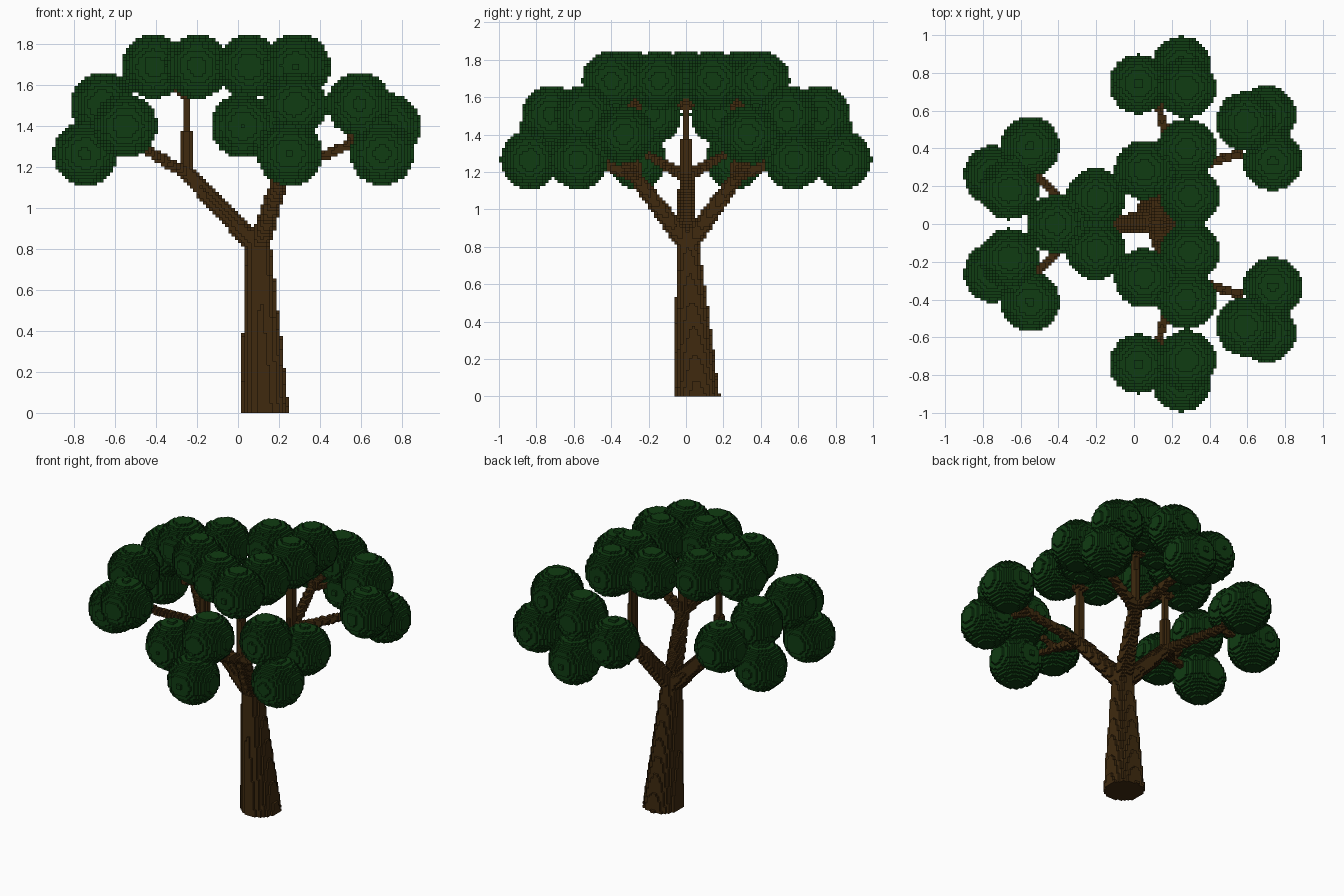
import bpy
import math
from mathutils import Vector

if "Cube" in bpy.data.objects:
    bpy.data.objects.remove(bpy.data.objects["Cube"])

CELL = 1 / 64          # edge of one block


def material(name, rgb):
    m = bpy.data.materials.new(name)
    m.diffuse_color = (*rgb, 1)
    m.use_nodes = True
    m.node_tree.nodes["Principled BSDF"].inputs["Base Color"].default_value = m.diffuse_color
    return m


LEAF = material("dark green leaf", (0.005, 0.045, 0.006))
BARK = material("brown bark", (0.050, 0.023, 0.0048))


def limb_cells(a, b, ra, rb):
    """Blocks inside a tapered, round-ended limb from a to b (a ball if a == b)."""
    a, b = Vector(a), Vector(b)
    r, d = max(ra, rb), b - a
    length2 = d.length_squared
    spans = []
    for k in range(3):
        lo = math.floor((min(a[k], b[k]) - r) / CELL)
        hi = math.ceil((max(a[k], b[k]) + r) / CELL)
        spans.append(range(max(lo, 0) if k == 2 else lo, hi + 1))
    cells = set()
    for i in spans[0]:
        for j in spans[1]:
            for k in spans[2]:
                p = Vector((i + .5, j + .5, k + .5)) * CELL - a
                t = min(1, max(0, p.dot(d) / length2)) if length2 else 0
                if (p - d * t).length_squared <= (ra + (rb - ra) * t) ** 2:
                    cells.add((i, j, k))
    return cells


# The six sides of a block: direction and corner offsets
SIDES = [
    ((1, 0, 0), [(1, 0, 0), (1, 1, 0), (1, 1, 1), (1, 0, 1)]),
    ((-1, 0, 0), [(0, 0, 0), (0, 0, 1), (0, 1, 1), (0, 1, 0)]),
    ((0, 1, 0), [(0, 1, 0), (0, 1, 1), (1, 1, 1), (1, 1, 0)]),
    ((0, -1, 0), [(0, 0, 0), (1, 0, 0), (1, 0, 1), (0, 0, 1)]),
    ((0, 0, 1), [(0, 0, 1), (1, 0, 1), (1, 1, 1), (0, 1, 1)]),
    ((0, 0, -1), [(0, 0, 0), (0, 1, 0), (1, 1, 0), (1, 0, 0)]),
]


def block_object(name, cells, mat, solid):
    """Mesh of the block sides not covered by another block of the tree."""
    index, faces = {}, []
    for x, y, z in cells:
        for (dx, dy, dz), corners in SIDES:
            if (x + dx, y + dy, z + dz) not in solid:
                faces.append([index.setdefault((x + u, y + v, z + w), len(index))
                              for u, v, w in corners])
    mesh = bpy.data.meshes.new(name)
    mesh.from_pydata([Vector(c) * CELL for c in index], [], faces)
    mesh.materials.append(mat)
    mesh.update()
    bpy.context.collection.objects.link(bpy.data.objects.new(name, mesh))


def turned(p, cx, turn):
    """Turn a point about the upright axis at (cx, 0) by thirds of a circle."""
    t = turn * math.tau / 3
    x = p[0] - cx
    return (cx + x * math.cos(t) - p[1] * math.sin(t),
            x * math.sin(t) + p[1] * math.cos(t), p[2])


# Trunk, leaning a little as it tapers
fork = (0.10, 0.01, 0.81)
trunk = limb_cells((0.13, 0.06, 0), fork, 0.121, 0.062)
branches, leaves = set(), set()


def leaf_group(tip, centres):
    for c in centres:
        branches.update(limb_cells(tip, c, 0.019, 0.014))
        leaves.update(limb_cells(c, c, 0.157, 0.157))


for turn in range(3):
    # Main branch, then the upright one with the top leaves
    node = turned((-0.25, 0, 1.17), 0.06, turn)
    crown = turned((-0.25, 0, 1.53), 0.06, turn)
    branches |= limb_cells(fork, node, 0.054, 0.038)
    branches |= limb_cells(node, crown, 0.028, 0.022)
    leaf_group(crown, [turned(c, 0.05, turn) for c in
                       [(-0.41, 0, 1.69), (-0.20, 0.14, 1.69), (-0.20, -0.14, 1.69)]])
    # Two outward branches, mirrored, each with three leaf balls
    for s in (1, -1):
        tip = turned((-0.50, s * 0.235, 1.31), 0.06, turn)
        branches |= limb_cells(node, tip, 0.032, 0.022)
        leaf_group(tip, [turned(c, 0.07, turn) for c in
                         [(-0.745, s * 0.26, 1.265), (-0.55, s * 0.41, 1.40),
                          (-0.66, s * 0.18, 1.505)]])

branches -= leaves | trunk
solid = trunk | branches | leaves
block_object("trunk", trunk, BARK, solid)
block_object("branches", branches, BARK, solid)
block_object("leaves", leaves, LEAF, solid)
